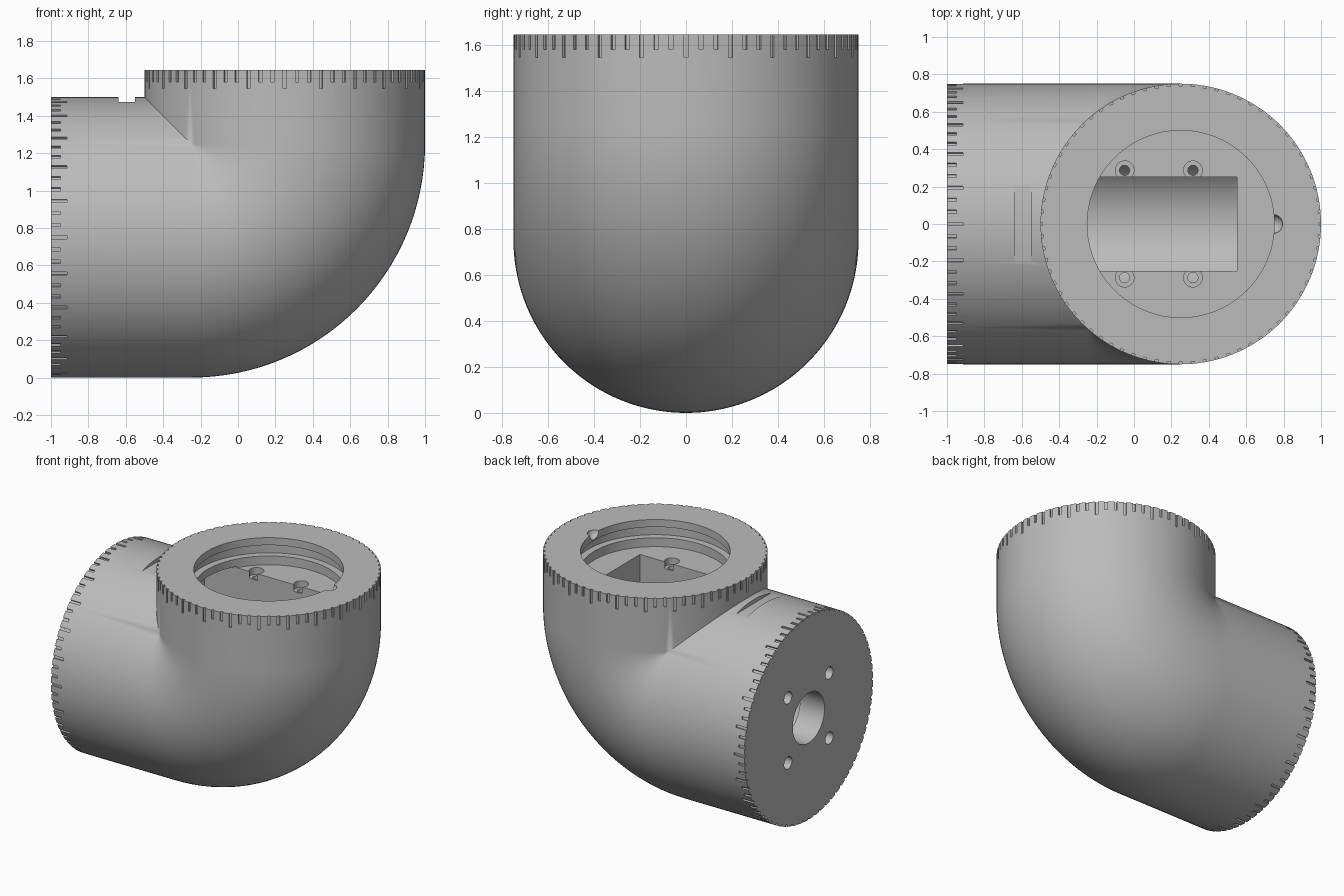
import bpy, bmesh, math
from mathutils import Matrix, Vector

if "Cube" in bpy.data.objects:
    bpy.data.objects.remove(bpy.data.objects["Cube"])

R, BEND = 0.75, 0.5            # tube radius, bend radius of the centre line
CX, CZ = -0.25, 1.25           # bend centre
TOP, END = 1.645, -1.0         # flat ends of the two arms
AXIS_X, AXIS_Z = 0.25, 0.75    # axes of the upright and lying arms
FLOOR = 1.445
SIDES = 144

grey = bpy.data.materials.new("plain_grey")
grey.use_nodes = True
grey.diffuse_color = (0.5, 0.5, 0.5, 1)
grey.node_tree.nodes["Principled BSDF"].inputs["Base Color"].default_value = (0.5, 0.5, 0.5, 1)


def to_object(name, bm):
    bmesh.ops.remove_doubles(bm, verts=bm.verts, dist=1e-5)
    bmesh.ops.recalc_face_normals(bm, faces=bm.faces)
    mesh = bpy.data.meshes.new(name)
    bm.to_mesh(mesh)
    bm.free()
    mesh.materials.append(grey)
    obj = bpy.data.objects.new(name, mesh)
    bpy.context.collection.objects.link(obj)
    return obj


def add_rod(bm, start, end, radius, sides=48):
    a, b = Vector(start), Vector(end)
    turn = (b - a).to_track_quat('Z', 'Y').to_matrix().to_4x4()
    bmesh.ops.create_cone(bm, cap_ends=True, segments=sides, radius1=radius, radius2=radius,
                          depth=(b - a).length, matrix=Matrix.Translation((a + b) / 2) @ turn)


def add_box(bm, low, high, matrix=Matrix()):
    a, b = Vector(low), Vector(high)
    bmesh.ops.create_cube(bm, size=1, matrix=matrix @ Matrix.Translation((a + b) / 2)
                          @ Matrix.Diagonal((*(b - a), 1)))


def cut(body, bm, name):
    cutter = to_object(name, bm)
    cutter.hide_render = True
    mod = body.modifiers.new(name, 'BOOLEAN')
    mod.operation, mod.solver, mod.object = 'DIFFERENCE', 'EXACT', cutter
    bpy.context.view_layer.objects.active = body
    bpy.ops.object.modifier_apply(modifier=name)
    bpy.data.objects.remove(cutter)


# Elbow body: rings swept round the bend, mitred where the inside would overlap
def ring(step):
    pts = []
    for i in range(SIDES):
        phi = math.tau * i / SIDES
        y, r = R * math.sin(phi), BEND + R * math.cos(phi)
        if step == 'end':
            pts.append((END, y, CZ - r))
        elif step == 'top':
            pts.append((CX + r, y, TOP))
        elif r < 0:
            pts.append((CX + r, y, CZ - r))
        else:
            pts.append((CX + r * math.sin(step), y, CZ - r * math.cos(step)))
    return pts


bm = bmesh.new()
steps = ['end'] + [math.pi / 2 * i / 32 for i in range(33)] + ['top']
rings = [[bm.verts.new(p) for p in ring(s)] for s in steps]
for a, b in zip(rings, rings[1:]):
    for i in range(SIDES):
        j = (i + 1) % SIDES
        bm.faces.new((a[i], a[j], b[j], b[i]))
bm.faces.new(rings[0])
bm.faces.new(rings[-1])
bmesh.ops.remove_doubles(bm, verts=bm.verts, dist=1e-5)
bmesh.ops.dissolve_degenerate(bm, edges=bm.edges, dist=1e-5)
body = to_object("elbow_housing", bm)

# Round socket with an inner groove
bm = bmesh.new()
profile = [(0, TOP + 0.1), (0.5, TOP + 0.1), (0.5, 1.59), (0.55, 1.59),
           (0.55, 1.51), (0.5, 1.51), (0.5, FLOOR), (0, FLOOR)]
verts = [bm.verts.new((AXIS_X + r, 0, z)) for r, z in profile]
edges = [bm.edges.new(pair) for pair in zip(verts, verts[1:])]
bmesh.ops.spin(bm, geom=verts + edges, cent=(AXIS_X, 0, 0), axis=(0, 0, 1),
               angle=math.tau, steps=96)
cut(body, bm, "socket")

# Small round detent on the socket rim
bm = bmesh.new()
bmesh.ops.create_uvsphere(bm, u_segments=32, v_segments=16, radius=0.05,
                          matrix=Matrix.Translation((0.745, 0, TOP)))
cut(body, bm, "detent")

# Lying round chamber, and the slot that opens it to the socket floor
bm = bmesh.new()
add_rod(bm, (-0.8, 0, AXIS_Z), (0.55, 0, AXIS_Z), 0.38, 96)
cut(body, bm, "chamber")
bm = bmesh.new()
add_box(bm, (-0.45, -0.25, AXIS_Z), (0.55, 0.25, FLOOR + 0.01))
cut(body, bm, "slot")

# Shaft hole and four screw holes in the end face
bm = bmesh.new()
add_rod(bm, (END - 0.1, 0, AXIS_Z), (-0.7, 0, AXIS_Z), 0.185)
for y in (-0.24, 0.24):
    for z in (-0.24, 0.24):
        add_rod(bm, (END - 0.1, y, AXIS_Z + z), (-0.7, y, AXIS_Z + z), 0.045, 24)
cut(body, bm, "end_holes")

# Counterbored screw holes in the socket floor
for name, radius, bottom in (("counterbores", 0.05, FLOOR - 0.05), ("floor_holes", 0.027, 0.9)):
    bm = bmesh.new()
    for x in (-0.05, 0.315):
        for y in (-0.287, 0.287):
            add_rod(bm, (x, y, bottom), (x, y, FLOOR + 0.02), radius, 24)
    cut(body, bm, name)

# Flat notch on top of the lying arm
bm = bmesh.new()
add_box(bm, (-0.64, -0.3, 1.472), (-0.55, 0.3, 1.6))
cut(body, bm, "flat_notch")

# Scale marks round both rims, every third one long
DEPTH, HALF = 0.012, 0.009
for name, long, short in (("top_marks", 0.1, 0.065), ("end_marks", 0.085, 0.05)):
    bm = bmesh.new()
    if name == "top_marks":
        place = Matrix.Translation((AXIS_X, 0, TOP))
    else:
        place = Matrix.Translation((END, 0, AXIS_Z)) @ Matrix.Rotation(-math.pi / 2, 4, 'Y')
    for i in range(72):
        length = short if i % 3 else long
        add_box(bm, (R - DEPTH, -HALF, -length), (R + 0.02, HALF, 0.02),
                place @ Matrix.Rotation(math.tau * i / 72, 4, 'Z'))
    cut(body, bm, name)

# Smooth curves, sharp edges
bpy.ops.object.select_all(action='DESELECT')
body.select_set(True)
bpy.context.view_layer.objects.active = body
bpy.ops.object.shade_smooth_by_angle(angle=math.radians(25))
